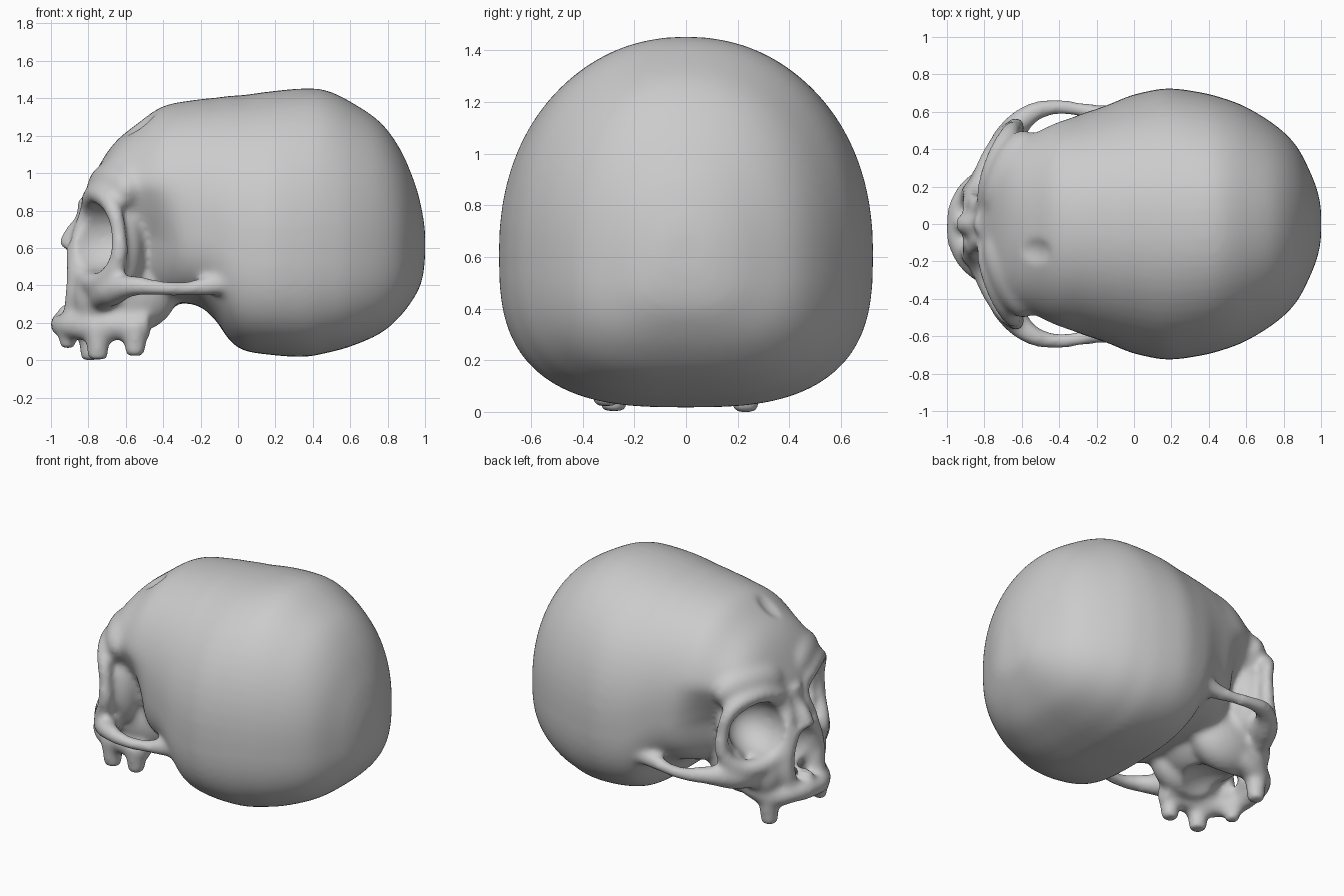
import bpy, bmesh, math
from mathutils import Matrix, Vector

cube = bpy.data.objects.get("Cube")
if cube:
    bpy.data.objects.remove(cube, do_unlink=True)

bone = bpy.data.materials.new("bone grey")
bone.use_nodes = True
bone.diffuse_color = (0.6, 0.6, 0.6, 1)
bone.node_tree.nodes["Principled BSDF"].inputs["Base Color"].default_value = (0.6, 0.6, 0.6, 1)

solid = bmesh.new()


def link(name, data):
    obj = bpy.data.objects.new(name, data)
    bpy.context.scene.collection.objects.link(obj)
    return obj


def blob(bm, centre, radii, yaw=0, pitch=0):
    """Ellipsoid added to a bmesh."""
    mat = (Matrix.Translation(centre) @ Matrix.Rotation(yaw, 4, 'Z')
           @ Matrix.Rotation(pitch, 4, 'Y') @ Matrix.Diagonal((*radii, 1)))
    bmesh.ops.create_uvsphere(bm, u_segments=24, v_segments=14, radius=1, matrix=mat)


def tube(points, radii, closed=False):
    """Rounded bar of varying thickness, added to the solid."""
    curve = bpy.data.curves.new("bar", 'CURVE')
    curve.dimensions = '3D'
    curve.bevel_depth = 1
    curve.bevel_resolution = 3
    curve.use_fill_caps = True
    spline = curve.splines.new('BEZIER')
    spline.bezier_points.add(len(points) - 1)
    spline.use_cyclic_u = closed
    spline.resolution_u = 5
    for bp, co, r in zip(spline.bezier_points, points, radii):
        bp.co, bp.radius = co, r
        bp.handle_left_type = bp.handle_right_type = 'AUTO'
    obj = link("bar", curve)
    graph = bpy.context.evaluated_depsgraph_get()
    mesh = bpy.data.meshes.new_from_object(obj.evaluated_get(graph))
    solid.from_mesh(mesh)
    bpy.data.objects.remove(obj)
    bpy.data.meshes.remove(mesh)


def smooth_path(points, steps=5):
    """Catmull-Rom interpolation between the given stations."""
    pts = [Vector(p) for p in points]
    for i in range(len(pts) - 1):
        a, b, c, d = pts[max(i - 1, 0)], pts[i], pts[i + 1], pts[min(i + 2, len(pts) - 1)]
        for k in range(steps):
            t = k / steps
            yield b + ((c - a) * t + (2 * a - 5 * b + 4 * c - d) * t * t
                       + (3 * b - a - 3 * c + d) * t ** 3) / 2
    yield pts[-1]


def temple_pinch(x, z):
    """Narrowing of the braincase behind the sockets."""
    depth = min(1, max(0, (0.95 - z) / 0.3))
    return 1 - 0.3 * depth * math.exp(-((x + 0.5) / 0.13) ** 2)


def cranium(stations, sides=64):
    """Braincase lofted along x from (x, top, bottom, half width)."""
    rings = []
    for x, top, bottom, width in smooth_path(stations):
        mid = bottom + (top - bottom) * (0.42 + 0.45 * max(0, -x - 0.3))
        ring = []
        for i in range(sides):
            a = math.tau * i / sides
            c, s = math.cos(a), math.sin(a)
            p = 2 / (2.15 if s > 0 else 2.9)
            height = top - mid if s > 0 else mid - bottom
            z = mid + math.copysign(abs(s) ** p, s) * height
            y = math.copysign(abs(c) ** p, c) * width * temple_pinch(x, z)
            ring.append(solid.verts.new((x, y, z)))
        rings.append(ring)
    for a, b in zip(rings, rings[1:]):
        for i in range(sides):
            j = (i + 1) % sides
            solid.faces.new((a[i], a[j], b[j], b[i]))
    solid.faces.new(rings[0][::-1])
    solid.faces.new(rings[-1])


cranium([(-.81, .91, .62, .27), (-.73, 1.07, .5, .41), (-.65, 1.18, .42, .455),
         (-.54, 1.27, .36, .5), (-.4, 1.365, .32, .565), (-.22, 1.4, .3, .61),
         (-.12, 1.41, .22, .645), (-.05, 1.42, .12, .675), (.03, 1.425, .06, .7),
         (.18, 1.445, .035, .725), (.35, 1.46, .025, .705), (.47, 1.45, .045, .675),
         (.6, 1.39, .08, .625), (.76, 1.28, .15, .525), (.87, 1.13, .245, .415),
         (.95, .94, .355, .26), (.985, .8, .44, .16), (1, .7, .55, .08)])

# Middle of the face, behind the nose and above the palate
blob(solid, (-.57, 0, .44), (.29, .34, .25))
blob(solid, (-.7, 0, .6), (.18, .17, .24))

# Nasal bones and nasal spine
tube([(-.78, 0, .86), (-.81, 0, .75), (-.885, 0, .66), (-.91, 0, .6)], [.08, .065, .06, .06])
tube([(-.86, 0, .26), (-.95, 0, .3)], [.06, .03])

# Tooth-bearing arch, worn down at the back of the left side
tube([(-.52, .22, .3), (-.66, .25, .25), (-.8, .22, .2), (-.91, .13, .21), (-.945, 0, .2),
      (-.92, -.13, .19), (-.82, -.23, .19), (-.66, -.28, .19), (-.47, -.29, .2)],
     [.06, .08, .08, .065, .06, .065, .08, .08, .07])

# Remaining teeth
for x, y, low, r in [(-.79, .23, .005, .06), (-.91, -.14, .07, .05),
                     (-.75, -.28, .01, .062), (-.55, -.31, .03, .06)]:
    tube([(x, y, .2), (x, y, low)], [r * 1.2, r * .9])

for side in (1, -1):
    def m(*points):
        return [(x, y * side, z) for x, y, z in points]

    # Eye socket rim and the brow above it
    tube(m((-.8, .1, .8), (-.785, .22, .88), (-.735, .37, .89), (-.675, .475, .83), (-.64, .515, .7),
           (-.64, .515, .55), (-.69, .46, .45), (-.77, .34, .42), (-.82, .2, .46), (-.84, .12, .62)),
         [.05, .05, .05, .05, .042, .05, .06, .06, .06, .06], True)
    blob(solid, (-.665, .27 * side, .92), (.115, .25, .15), -.4 * side)
    # Outer wall of the socket
    blob(solid, (-.6, .34 * side, .62), (.1, .13, .25))
    # Cheekbone and its arch back to the braincase
    tube(m((-.73, .33, .35), (-.67, .46, .38), (-.56, .585, .405), (-.42, .625, .393),
           (-.28, .61, .39), (-.15, .585, .405), (.02, .6, .44)),
         [.08, .085, .058, .042, .04, .055, .06])
    # Upper jaw beside the nose, and its body back to the skull base
    tube(m((-.87, .08, .62), (-.85, .15, .47), (-.86, .16, .33), (-.88, .13, .22)),
         [.055, .07, .07, .06])
    blob(solid, (-.74, .22 * side, .35), (.14, .13, .18))
    blob(solid, (-.58, .19 * side, .37), (.26, .16, .22))

# Cutters: sockets, nose opening, palate and the dent in the forehead
cutters = []


def cutter(name, *args):
    bm = bmesh.new()
    blob(bm, *args)
    mesh = bpy.data.meshes.new(name)
    bm.to_mesh(mesh)
    bm.free()
    obj = link(name, mesh)
    obj.hide_render = True
    cutters.append(obj)


for side, label in ((1, "left"), (-1, "right")):
    cutter(label + "_socket_cutter", (-.78, .32 * side, .665), (.26, .18, .185), -.4 * side)
cutter("nose_cutter", (-.91, 0, .45), (.15, .095, .15))
cutter("palate_cutter", (-.62, 0, .08), (.27, .19, .19))
cutter("dent_cutter", (-.545, -.16, 1.315), (.14, .1, .075), 0, -.7)

# Fuse everything into one smooth skull
bmesh.ops.recalc_face_normals(solid, faces=solid.faces)
mesh = bpy.data.meshes.new("skull")
solid.to_mesh(mesh)
solid.free()
skull = link("skull", mesh)


def remesh(size):
    mod = skull.modifiers.new("fuse", 'REMESH')
    mod.mode = 'VOXEL'
    mod.voxel_size = size


remesh(0.018)
for obj in cutters:
    mod = skull.modifiers.new(obj.name, 'BOOLEAN')
    mod.operation = 'DIFFERENCE'
    mod.object = obj
remesh(0.016)
soften = skull.modifiers.new("soften", 'SMOOTH')
soften.factor = 0.5
soften.iterations = 12

graph = bpy.context.evaluated_depsgraph_get()
skull.data = bpy.data.meshes.new_from_object(skull.evaluated_get(graph))
skull.modifiers.clear()
for obj in cutters:
    bpy.data.objects.remove(obj)
skull.data.materials.clear()
skull.data.materials.append(bone)
skull.data.shade_smooth()

# Stand on the ground
low = min(v.co.z for v in skull.data.vertices)
skull.data.transform(Matrix.Translation((0, 0, -low)))
